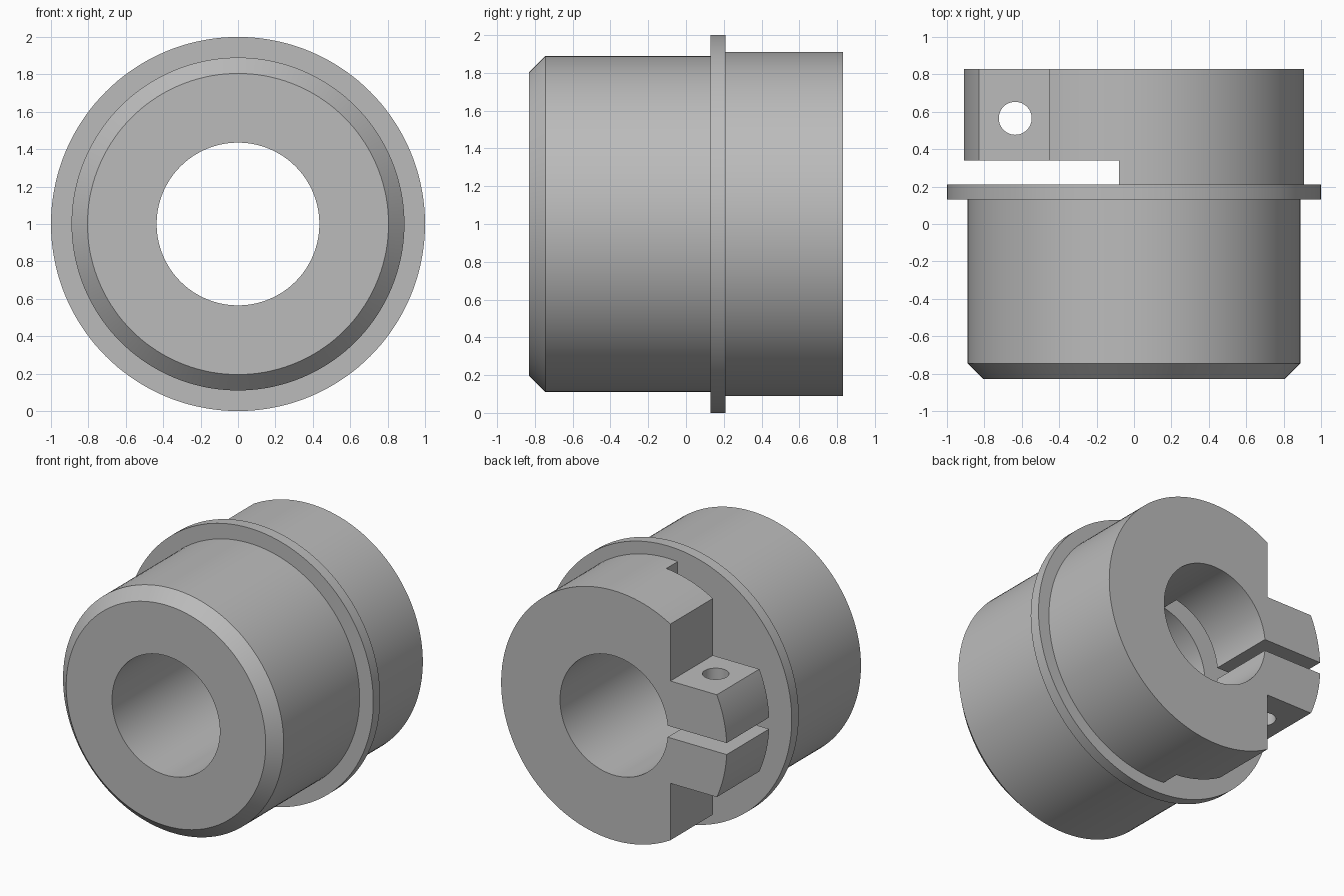
import bpy, bmesh, math
from mathutils import Vector, Matrix

cube = bpy.data.objects.get("Cube")
if cube:
    bpy.data.objects.remove(cube, do_unlink=True)

SEGMENTS = 144
AXIS_Z = 1.0

steel = bpy.data.materials.new("plain grey")
steel.use_nodes = True
GREY = (0.5, 0.5, 0.5, 1)
steel.diffuse_color = GREY
bsdf = next(n for n in steel.node_tree.nodes if n.type == 'BSDF_PRINCIPLED')
bsdf.inputs["Base Color"].default_value = GREY


def add_object(name, bm):
    bmesh.ops.recalc_face_normals(bm, faces=bm.faces)
    mesh = bpy.data.meshes.new(name)
    bm.to_mesh(mesh)
    bm.free()
    mesh.materials.append(steel)
    obj = bpy.data.objects.new(name, mesh)
    bpy.context.collection.objects.link(obj)
    return obj


def lathe(name, profile):
    """Revolve a closed (radius, y) profile around the y axis."""
    bm = bmesh.new()
    rings = []
    for i in range(SEGMENTS):
        a = 2 * math.pi * i / SEGMENTS
        rings.append([bm.verts.new((r * math.cos(a), y, AXIS_Z + r * math.sin(a)))
                      for r, y in profile])
    n = len(profile)
    for i in range(SEGMENTS):
        a, b = rings[i], rings[(i + 1) % SEGMENTS]
        for j in range(n):
            k = (j + 1) % n
            bm.faces.new((a[j], a[k], b[k], b[j]))
    return add_object(name, bm)


def box(name, low, high):
    low, high = Vector(low), Vector(high)
    bm = bmesh.new()
    bmesh.ops.create_cube(bm, size=1, matrix=Matrix.Translation((low + high) / 2)
                          @ Matrix.Diagonal((*(high - low), 1)))
    return add_object(name, bm)


def cut(target, cutter):
    cutter.hide_render = True
    mod = target.modifiers.new(cutter.name, 'BOOLEAN')
    mod.operation = 'DIFFERENCE'
    mod.solver = 'EXACT'
    mod.object = cutter
    bpy.context.view_layer.objects.active = target
    bpy.ops.object.modifier_apply(modifier=mod.name)
    bpy.data.objects.remove(cutter, do_unlink=True)


# Bored sleeve with chamfered nose, thin flange and rear collar
sleeve = lathe("clamping_sleeve", [
    (0.435, -0.83), (0.805, -0.83), (0.89, -0.745), (0.89, 0.13), (1.0, 0.13),
    (1.0, 0.21), (0.91, 0.21), (0.91, 0.83), (0.435, 0.83)])

# Cross slot freeing the clamp side from the flange
cut(sleeve, box("cross_slot", (-1.2, 0.21, -0.2), (-0.08, 0.34, 2.2)))

# Notches above and below the clamp ears
for name, low, high in (("upper_notch", 1.373, 2.2), ("lower_notch", -0.2, 0.627)):
    cut(sleeve, box(name, (-1.2, 0.28, low), (-0.455, 1.0, high)))

# Slit between the two ears
cut(sleeve, box("clamp_slit", (-1.2, 0.28, 0.958), (-0.2, 1.0, 1.042)))

# Screw hole through both ears
bm = bmesh.new()
bmesh.ops.create_cone(bm, cap_ends=True, segments=48, radius1=0.088, radius2=0.088,
                      depth=1.2, matrix=Matrix.Translation((-0.635, 0.565, AXIS_Z)))
cut(sleeve, add_object("screw_hole", bm))

# Smooth round walls, crisp machined edges
bpy.ops.object.select_all(action='DESELECT')
sleeve.select_set(True)
bpy.context.view_layer.objects.active = sleeve
bpy.ops.object.shade_smooth_by_angle(angle=math.radians(25))
